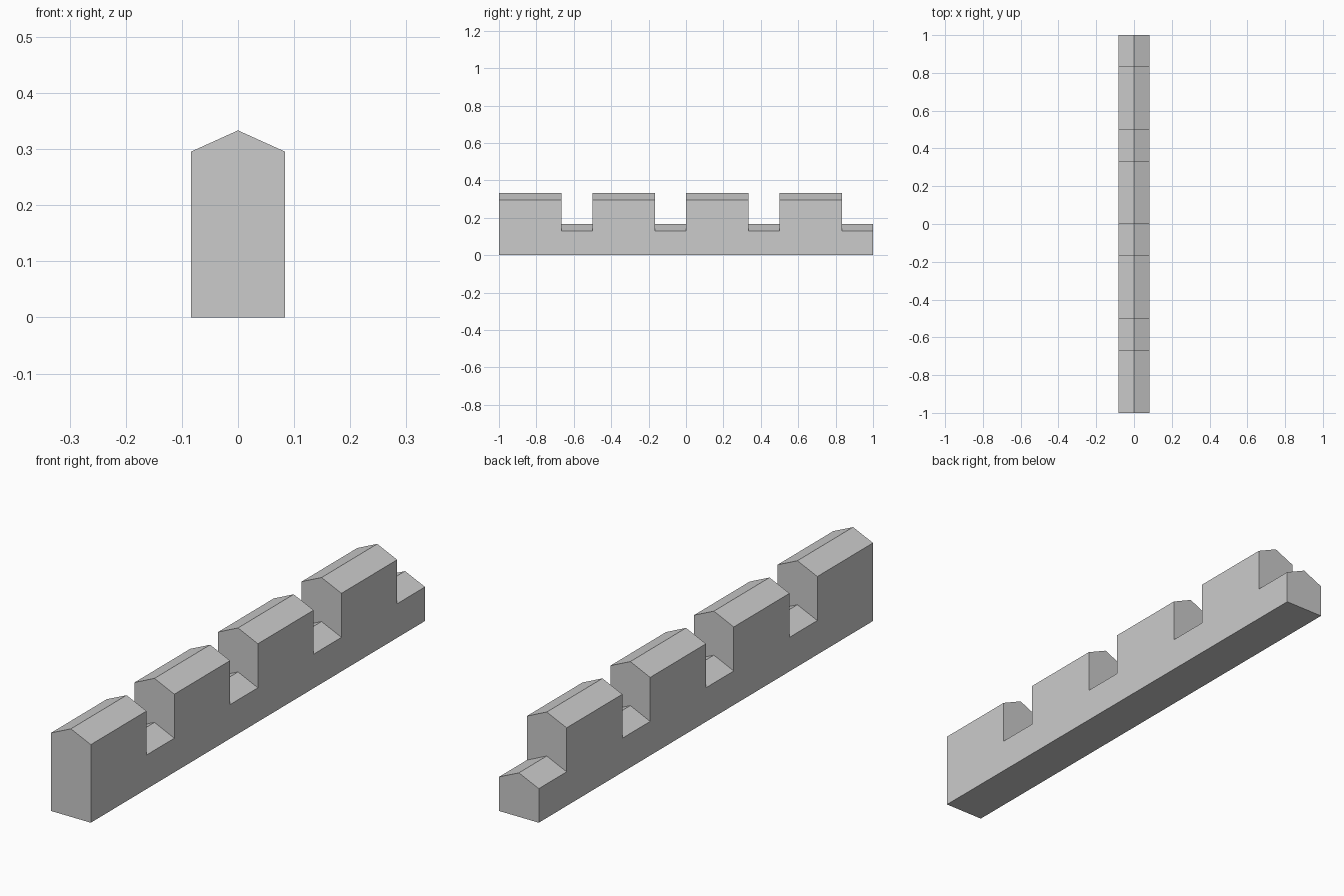
import bpy
import bmesh
from mathutils import Vector

cube = bpy.data.objects.get("Cube")
if cube:
    bpy.data.objects.remove(cube, do_unlink=True)

HALF_WIDTH = 1 / 12
SHOULDER, RIDGE = 0.129, 1 / 6   # low parapet heights
RISE = 1 / 6                     # extra height of each merlon
BAYS, BAY = 4, 0.5
MERLON = 1 / 3

stone = bpy.data.materials.new("stone grey")
stone.use_nodes = True
colour = (0.6, 0.6, 0.6, 1)
stone.diffuse_color = colour
stone.node_tree.nodes["Principled BSDF"].inputs["Base Color"].default_value = colour

# Low wall with a ridged top, divided where merlons begin and end
profile = [(-HALF_WIDTH, 0), (HALF_WIDTH, 0), (HALF_WIDTH, SHOULDER),
           (0, RIDGE), (-HALF_WIDTH, SHOULDER)]
stations = [-1 + i * BAY + d for i in range(BAYS) for d in (0, MERLON)] + [1]
bm = bmesh.new()
rings = [[bm.verts.new((x, y, z)) for x, z in profile] for y in stations]
merlon_tops = []
for s, (a, b) in enumerate(zip(rings, rings[1:])):
    for i in range(len(profile)):
        j = (i + 1) % len(profile)
        face = bm.faces.new((a[i], a[j], b[j], b[i]))
        if s % 2 == 0 and i in (2, 3):
            merlon_tops.append(face)
bm.faces.new(rings[0])
bm.faces.new(rings[-1])
bmesh.ops.recalc_face_normals(bm, faces=bm.faces)

# Merlons raised from alternate roof sections
raised = bmesh.ops.extrude_face_region(bm, geom=merlon_tops)["geom"]
bmesh.ops.translate(bm, vec=Vector((0, 0, RISE)),
                    verts=[v for v in raised if isinstance(v, bmesh.types.BMVert)])
bmesh.ops.delete(bm, geom=[f for f in merlon_tops if f.is_valid], context="FACES_ONLY")

# Ridge edges left inside the merlons are removed, then flat walls are merged
bmesh.ops.delete(bm, geom=[e for e in bm.edges if not e.link_faces], context="EDGES")
bmesh.ops.dissolve_limit(bm, angle_limit=0.01, verts=bm.verts, edges=bm.edges)
bmesh.ops.recalc_face_normals(bm, faces=bm.faces)

mesh = bpy.data.meshes.new("battlement_wall")
bm.to_mesh(mesh)
bm.free()
mesh.materials.append(stone)
wall = bpy.data.objects.new("battlement_wall", mesh)
bpy.context.collection.objects.link(wall)
